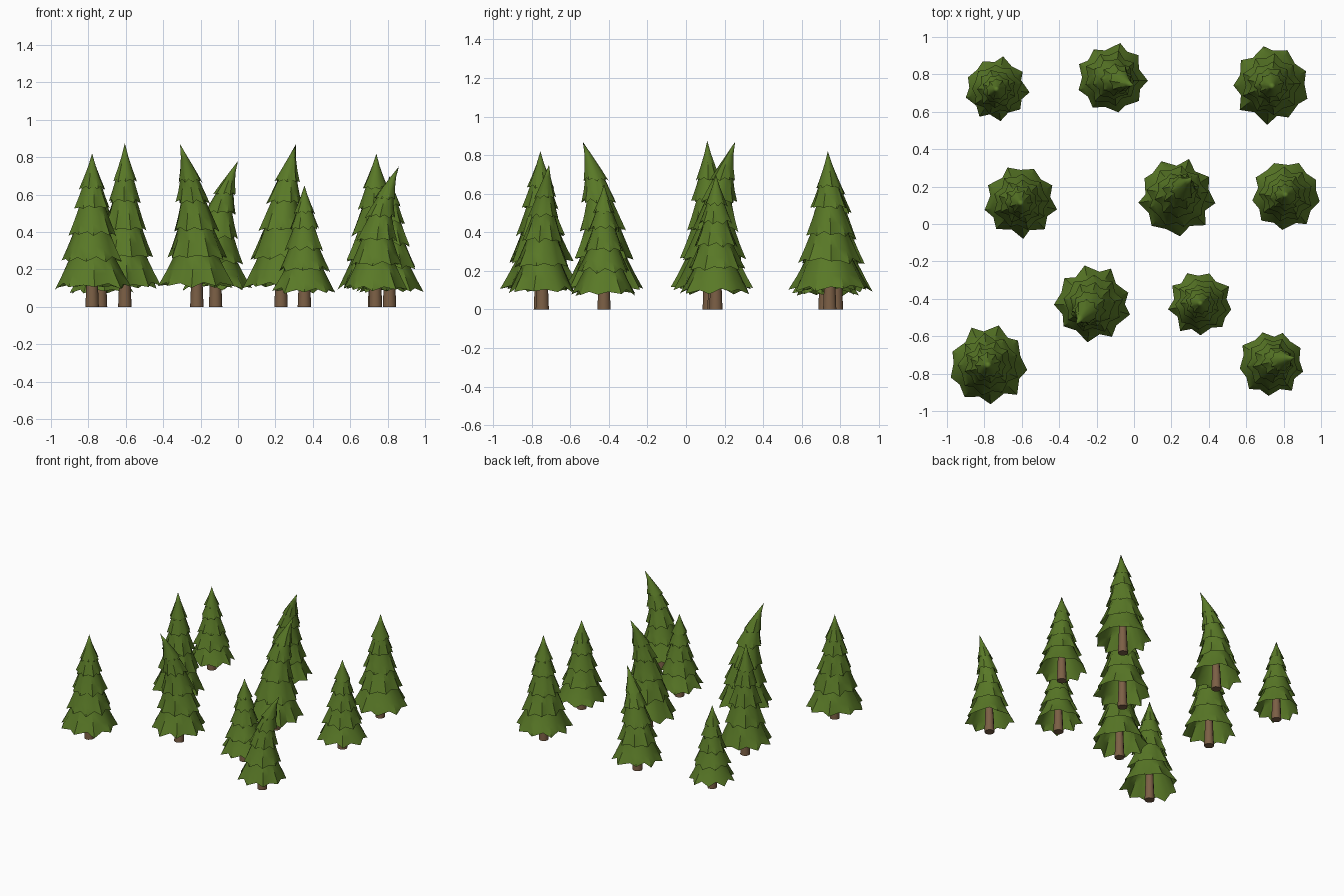
import bpy, bmesh, math, random
from mathutils import Vector

if "Cube" in bpy.data.objects:
    bpy.data.objects.remove(bpy.data.objects["Cube"])

random.seed(7)

def material(name, color):
    m = bpy.data.materials.new(name)
    m.diffuse_color = (*color, 1)
    m.use_nodes = True
    m.node_tree.nodes["Principled BSDF"].inputs["Base Color"].default_value = m.diffuse_color
    return m

GREEN = material("needles", (0.10, 0.19, 0.02))
BROWN = material("bark", (0.20, 0.115, 0.06))

# tier: bottom height, top height, radius, top radius share (all relative to the tree)
TIERS = [(0.125, 0.40, 1.00, 0.45), (0.30, 0.57, 0.79, 0.45), (0.47, 0.72, 0.61, 0.42),
         (0.64, 0.86, 0.46, 0.35), (0.77, 1.00, 0.33, 0.0)]
STEPS = [0, 0.35, 0.7, 1]
LOBES = 9

def finish(bm, name, mat, angle):
    bmesh.ops.remove_doubles(bm, verts=bm.verts, dist=0.0005)
    bmesh.ops.recalc_face_normals(bm, faces=bm.faces)
    me = bpy.data.meshes.new(name)
    bm.to_mesh(me)
    bm.free()
    me.materials.append(mat)
    ob = bpy.data.objects.new(name, me)
    bpy.context.collection.objects.link(ob)
    bpy.ops.object.select_all(action='DESELECT')
    ob.select_set(True)
    bpy.context.view_layer.objects.active = ob
    bpy.ops.object.shade_smooth_by_angle(angle=math.radians(angle))
    return ob

def loft(bm, rings):
    for a, b in zip(rings, rings[1:]):
        n = len(a)
        for i in range(n):
            j = (i + 1) % n
            bm.faces.new((a[i], b[i], b[j], a[j]))

def tree(i, x, y, h, r, lean):
    def place(px, py, pz):
        # curl the crown towards the lean direction
        k = max(0, pz / h) ** 3.5
        return Vector((x + px + lean[0] * k, y + py + lean[1] * k, pz))

    # ragged open skirts
    bm = bmesh.new()
    n = LOBES * 2
    for low, high, rad, share in TIERS:
        turn = random.uniform(0, math.tau)
        wave = [random.uniform(0.94, 1.03) if k % 2 == 0 else random.uniform(0.79, 0.87)
                for k in range(n)]
        drop = [random.uniform(-0.012, 0.006) if k % 2 == 0 else random.uniform(0.008, 0.025)
                for k in range(n)]
        ang = [turn + math.tau * (k + random.uniform(-0.2, 0.2)) / n for k in range(n)]
        rings = []
        for s in STEPS:
            base = r * rad * (share + (1 - share) * s ** 1.2)
            ring = []
            for k in range(n):
                q = base * (1 + (wave[k] - 1) * s)
                z = h * (high + (low - high) * s) + drop[k] * s * s * rad ** 0.5
                ring.append(bm.verts.new(place(q * math.cos(ang[k]), q * math.sin(ang[k]), z)))
            rings.append(ring)
        loft(bm, rings)
    finish(bm, f"foliage_{i}", GREEN, 40)

    # trunk, tapering up inside the skirts
    bm = bmesh.new()
    rings = []
    for z, q in ((0, 0.036), (0.12, 0.031), (0.5 * h, 0.02)):
        rings.append([bm.verts.new(place(q * math.cos(math.tau * k / 10),
                                         q * math.sin(math.tau * k / 10), z)) for k in range(10)])
    loft(bm, rings)
    bm.faces.new(rings[0])
    bm.faces.new(rings[-1])
    finish(bm, f"trunk_{i}", BROWN, 40)

# x, y, height, skirt radius, lean of the tip
TREES = [
    (-0.735, 0.72, 0.65, 0.175, (0, 0)),
    (-0.12, 0.78, 0.78, 0.19, (0.12, -0.04)),
    (0.73, 0.745, 0.82, 0.21, (0.01, -0.01)),
    (-0.605, 0.12, 0.875, 0.197, (0, -0.01)),
    (0.23, 0.145, 0.87, 0.21, (0.08, 0.11)),
    (0.81, 0.155, 0.70, 0.19, (0, 0)),
    (-0.22, -0.425, 0.87, 0.205, (-0.09, -0.11)),
    (0.355, -0.425, 0.65, 0.178, (0, 0)),
    (-0.78, -0.755, 0.82, 0.217, (0, 0)),
    (0.735, -0.745, 0.75, 0.18, (0.125, 0.035)),
]
for i, t in enumerate(TREES, 1):
    tree(i, *t)
